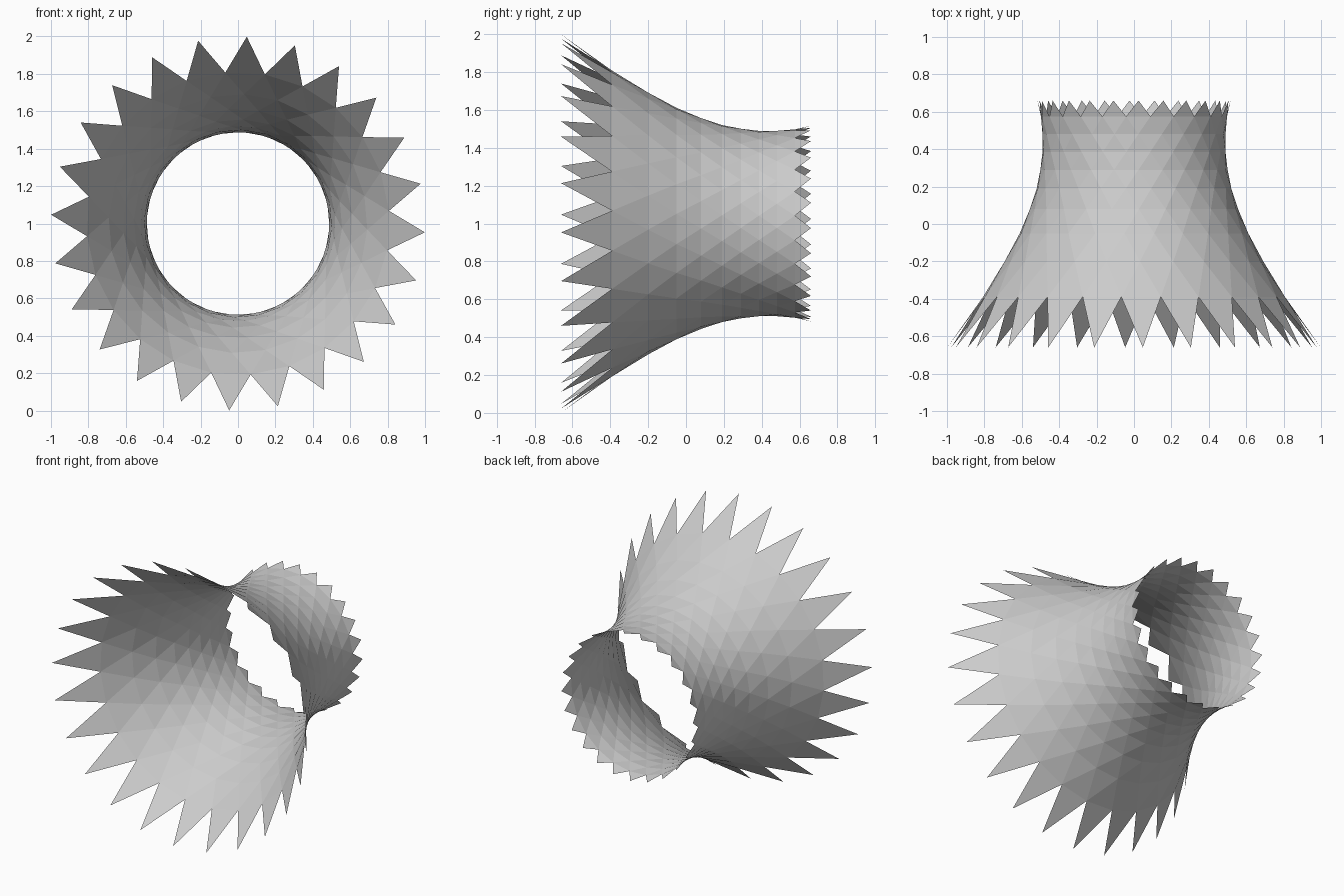
import bpy, bmesh
from math import cos, sin, radians

if "Cube" in bpy.data.objects:
    bpy.data.objects.remove(bpy.data.objects["Cube"])

TEETH = 24
STEP = 360 / TEETH
# Flare profile along the axis: (y, radius) for each staggered ring
PROFILE = [(-0.66, 1.0), (-0.39, 0.81), (-0.20, 0.692), (-0.05, 0.613),
           (0.08, 0.557), (0.19, 0.522), (0.29, 0.501), (0.385, 0.491),
           (0.48, 0.490), (0.575, 0.499), (0.66, 0.517)]

bm = bmesh.new()

# Rings of points, each turned half a step from the one before
rings = []
for k, (y, r) in enumerate(PROFILE):
    ring = []
    for i in range(TEETH):
        a = radians(-2.7 + STEP * (i + k / 2))
        ring.append(bm.verts.new((r * cos(a), y, 1 + r * sin(a))))
    rings.append(ring)

# Triangle lattice; the end rings only get single triangles, leaving open teeth
last = len(rings) - 2
for k in range(last + 1):
    a, b = rings[k], rings[k + 1]
    for i in range(TEETH):
        j = (i + 1) % TEETH
        if k > 0:
            bm.faces.new((a[i], b[i], a[j]))
        if k < last:
            bm.faces.new((a[j], b[i], b[j]))
        if k == 0:
            continue

bmesh.ops.recalc_face_normals(bm, faces=bm.faces)
mesh = bpy.data.meshes.new("flared_collar")
bm.to_mesh(mesh)
bm.free()
collar = bpy.data.objects.new("flared_collar", mesh)
bpy.context.collection.objects.link(collar)
